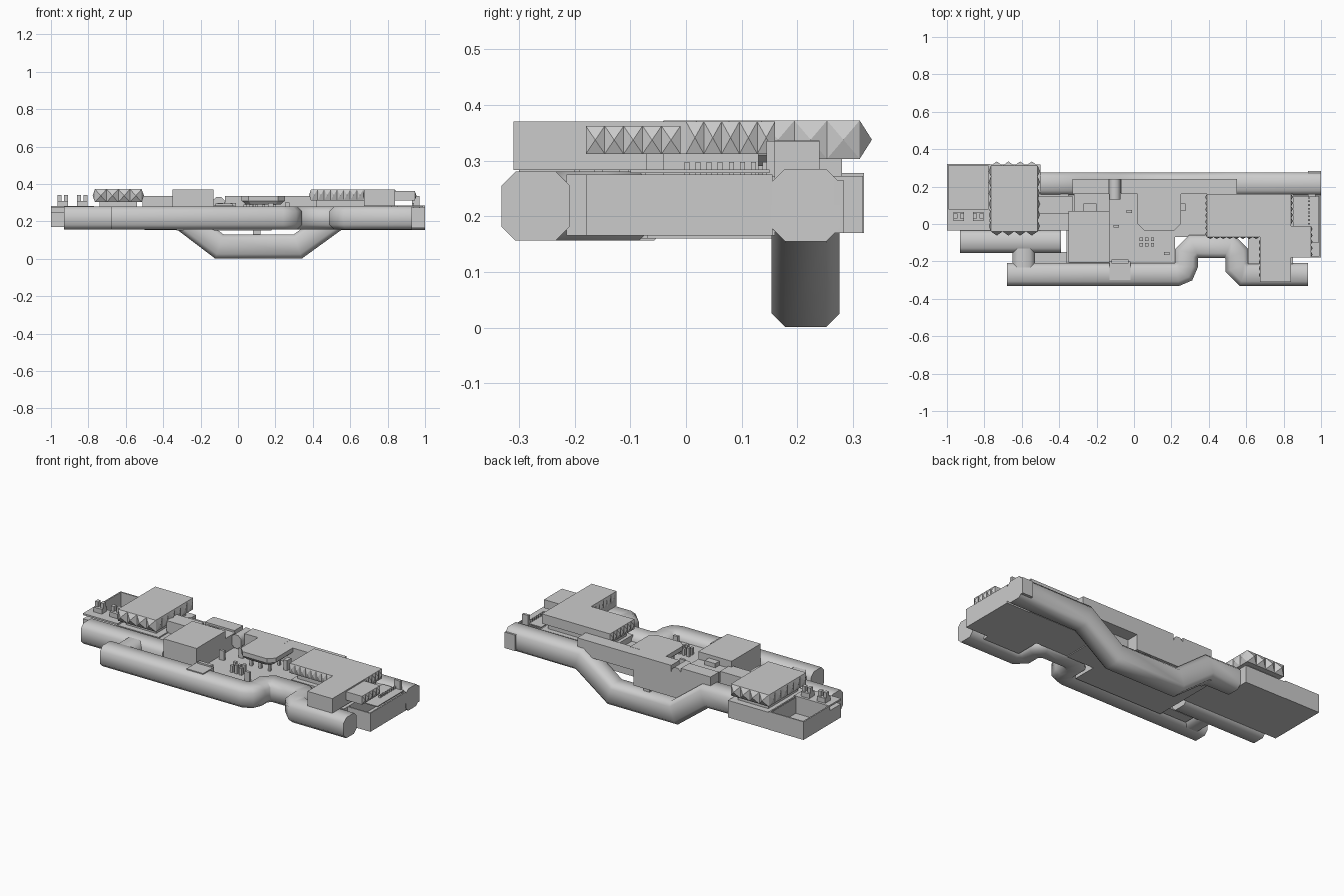
import bpy, bmesh
from mathutils import Vector

if "Cube" in bpy.data.objects:
    bpy.data.objects.remove(bpy.data.objects["Cube"])

grey = bpy.data.materials.new("light grey")
grey.use_nodes = True
GREY = (0.6, 0.6, 0.6, 1)
grey.diffuse_color = GREY
grey.node_tree.nodes["Principled BSDF"].inputs["Base Color"].default_value = GREY


def finish(name, bm, smooth=False):
    bmesh.ops.recalc_face_normals(bm, faces=bm.faces)
    mesh = bpy.data.meshes.new(name)
    bm.to_mesh(mesh)
    bm.free()
    mesh.materials.append(grey)
    ob = bpy.data.objects.new(name, mesh)
    bpy.context.collection.objects.link(ob)
    if smooth:
        bpy.ops.object.select_all(action='DESELECT')
        ob.select_set(True)
        bpy.context.view_layer.objects.active = ob
        bpy.ops.object.shade_smooth_by_angle(angle=0.9)
    return ob


def loft(bm, rings):
    """Skin a list of equal closed rings and cap both ends."""
    rings = [[bm.verts.new(p) for p in ring] for ring in rings]
    for a, b in zip(rings, rings[1:]):
        for i in range(len(a)):
            j = (i + 1) % len(a)
            bm.faces.new((a[i], a[j], b[j], b[i]))
    bm.faces.new(rings[0][::-1])
    bm.faces.new(rings[-1])


def prism(name, outline, *levels):
    """Vertical solid from a plan outline; levels are (z, scale about centre)."""
    bm = bmesh.new()
    mid = sum((Vector(p) for p in outline), Vector((0, 0))) / len(outline)
    loft(bm, [[(*(mid + (Vector(p) - mid) * s), z) for p in outline] for z, s in levels])
    return finish(name, bm)


def box(name, x0, x1, y0, y1, z0, z1):
    return prism(name, [(x0, y0), (x1, y0), (x1, y1), (x0, y1)], (z0, 1), (z1, 1))


def tube(name, path, normal, w, h, c):
    """Chamfered tube swept with mitred corners along a planar path."""
    bm = bmesh.new()
    pts = [Vector(p) for p in path]
    n = Vector(normal)
    u, v = w / 2, h / 2
    profile = [(u, c - v), (u, v - c), (u - c, v), (c - u, v),
               (-u, v - c), (-u, c - v), (c - u, -v), (u - c, -v)]
    rings = []
    for i, p in enumerate(pts):
        before = (p - pts[i - 1]).normalized() if i else (pts[1] - p).normalized()
        after = (pts[i + 1] - p).normalized() if i < len(pts) - 1 else before
        t = (before + after).normalized()
        side = n.cross(t) / t.dot(after)
        rings.append([p + side * a + n * b for a, b in profile])
    loft(bm, rings)
    return finish(name, bm, True)


def teeth(name, start, end, out, z0, z1, count, reach):
    """Row of outward pointing pyramids along a wall."""
    bm = bmesh.new()
    a, b, o = Vector(start), Vector(end), Vector(out)
    for i in range(count):
        p, q = a.lerp(b, i / count), a.lerp(b, (i + 1) / count)
        tip = bm.verts.new((*((p + q) / 2 + o * reach), (z0 + z1) / 2))
        base = [bm.verts.new(c) for c in ((*p, z0), (*q, z0), (*q, z1), (*p, z1))]
        bm.faces.new(base)
        for k in range(4):
            bm.faces.new((base[k], base[(k + 1) % 4], tip))
    finish(name, bm)


def tray(name, x0, x1, y0, y1, z0, z1, t=0.008):
    """Open-topped room with a floor and thin walls."""
    box(name + "_floor", x0, x1, y0, y1, z0, z0 + t)
    box(name + "_wall_left", x1 - t, x1, y0, y1, z0, z1)
    box(name + "_wall_right", x0, x0 + t, y0, y1, z0, z1)
    box(name + "_wall_front", x0, x1, y0, y0 + t, z0, z1)
    box(name + "_wall_back", x0, x1, y1 - t, y1, z0, z1)


# Corridors
Y, Z = 0.215, 0.218
tube("rear_corridor", [(-0.5, Y, Z + .002), (-0.3, Y, Z), (-0.1, Y, 0.066), (0.32, Y, 0.066),
                       (0.53, Y, Z), (1, Y, Z + .002)], (0, 1, 0), 0.13, 0.122, 0.024)
up = (0, 0, 1)
tube("front_corridor", [(-0.68, -0.27, Z), (0.23, -0.27, Z), (0.265, -0.255, Z), (0.28, -0.22, Z),
                        (0.28, -0.16, Z), (0.32, -0.12, Z), (0.51, -0.12, Z), (0.55, -0.16, Z),
                        (0.55, -0.23, Z), (0.59, -0.27, Z), (0.93, -0.27, Z)], up, 0.122, 0.124, 0.025)
tube("side_corridor", [(-0.93, -0.093, Z), (-0.39, -0.093, Z)], up, 0.122, 0.124, 0.025)
tube("corridor_link", [(-0.59, -0.24, Z), (-0.59, -0.12, Z)], up, 0.12, 0.12, 0.025)
box("support_post", 0.08, 0.12, 0.19, 0.23, 0.12, 0.17)

# Central courtyard and its contents
box("courtyard_floor", -0.36, 0.22, -0.215, 0.165, 0.16, 0.24)
box("courtyard_floor_side", 0.22, 0.4, -0.07, 0.165, 0.16, 0.24)
box("courtyard_annex", -0.53, -0.35, -0.21, -0.15, 0.17, 0.2)
box("tower_block", -0.35, -0.13, -0.205, 0.07, 0.16, 0.37)
box("tower_rear", -0.32, -0.13, 0.07, 0.16, 0.16, 0.325)
box("tower_step", -0.27, -0.2, 0.07, 0.11, 0.3, 0.35)
box("entry_pad", -0.13, -0.02, -0.3, -0.2, 0.2, 0.286)
box("entry_step", -0.12, -0.03, -0.21, -0.19, 0.2, 0.295)
box("drum", 0.25, 0.275, 0.07, 0.11, 0.23, 0.3)
for i in range(3):
    for j in range(2):
        x, y = 0.03 + i * 0.03, -0.12 + j * 0.03
        box("crate", x, x + 0.018, y, y + 0.018, 0.23, 0.28 + 0.01 * ((i + j) % 2))
for x, y in ((-0.04, 0.06), (-0.11, -0.02), (0.16, -0.165)):
    box("small_post", x, x + 0.03, y, y + 0.015, 0.23, 0.297)

# Lounge with tapered underside
prism("lounge_roof", [(0.02, 0.17), (0.02, 0), (0.055, -0.035), (0.215, -0.035), (0.25, 0), (0.25, 0.17)],
      (0.29, 0.8), (0.31, 1), (0.336, 1))
for x in (0.07, 0.13, 0.19):
    for y in (0.01, 0.1):
        box("lounge_post", x, x + 0.014, y, y + 0.014, 0.23, 0.3)

# Rear gallery with a gap for the duct
box("gallery_right", -0.33, -0.135, 0.16, 0.24, 0.15, 0.336)
box("gallery_middle", -0.07, 0.18, 0.16, 0.24, 0.15, 0.336)
box("gallery_base", -0.14, -0.06, 0.165, 0.24, 0.15, 0.3)
box("gallery_left", 0.18, 0.55, 0.16, 0.24, 0.24, 0.335)
tube("gallery_duct", [(-0.103, 0.13, 0.29), (-0.103, 0.24, 0.29)], up, 0.062, 0.08, 0.018)

# Right side wing: base, open room and toothed hall
box("right_base", -0.78, -0.5, -0.035, 0.318, 0.17, 0.272)
box("right_link", -0.51, -0.35, -0.035, 0.16, 0.17, 0.265)
box("right_link_roof", -0.51, -0.33, 0.055, 0.15, 0.26, 0.336)
tray("right_room", -1, -0.77, 0.07, 0.32, 0.17, 0.278)
box("right_deck_base", -1, -0.77, -0.035, 0.075, 0.17, 0.25)
box("right_deck", -1, -0.77, -0.035, 0.08, 0.272, 0.282)
for x in (-0.965, -0.86):
    box("deck_block", x, x + 0.055, 0.015, 0.065, 0.28, 0.31)
    for dx in (0, 0.035):
        box("deck_post", x + dx, x + dx + 0.02, 0.03, 0.055, 0.28, 0.34)
box("right_hall_neck", -0.74, -0.54, 0, 0.28, 0.26, 0.315)
box("right_hall", -0.765, -0.515, -0.04, 0.312, 0.303, 0.372)
for x, sx in ((-0.765, -1), (-0.515, 1)):
    teeth("right_hall_side_teeth", (x, -0.04), (x, 0.312), (sx, 0), 0.303, 0.372, 6, 0.012)
for y, sy in ((-0.04, -1), (0.312, 1)):
    teeth("right_hall_end_teeth", (-0.765, y), (-0.515, y), (0, sy), 0.303, 0.372, 4, 0.022)

# Left side wing: base, open room and stepped hall
box("left_base", 0.4, 0.85, -0.07, 0.16, 0.165, 0.275)
box("left_base_front", 0.61, 0.85, -0.215, -0.07, 0.165, 0.275)
box("left_hall_neck", 0.42, 0.82, -0.04, 0.13, 0.27, 0.32)
tray("left_room", 0.84, 1, -0.18, 0.155, 0.165, 0.275)
box("left_deck", 0.85, 0.99, -0.1, 0.15, 0.278, 0.284)
box("left_hall", 0.39, 0.84, -0.07, 0.16, 0.312, 0.37)
box("left_hall_front", 0.675, 0.84, -0.31, -0.07, 0.283, 0.37)
box("left_hall_side", 0.84, 0.945, -0.18, -0.01, 0.312, 0.362)
teeth("left_hall_teeth", (0.39, -0.07), (0.39, 0.16), (-1, 0), 0.312, 0.37, 7, 0.01)
teeth("left_hall_front_teeth", (0.39, -0.07), (0.67, -0.07), (0, -1), 0.312, 0.37, 8, 0.01)
teeth("left_hall_wing_teeth", (0.675, -0.29), (0.675, -0.08), (-1, 0), 0.312, 0.37, 6, 0.008)
teeth("left_hall_side_teeth", (0.945, -0.18), (0.945, -0.01), (1, 0), 0.312, 0.362, 5, 0.01)
teeth("left_hall_rear_teeth", (0.84, 0), (0.84, 0.16), (1, 0), 0.312, 0.37, 5, 0.01)
for i in range(8):
    y = i * 0.02
    box("left_deck_post", 0.93, 0.942, y - 0.003, y + 0.006, 0.27, 0.297)
box("left_deck_mast", 0.93, 0.97, 0.145, 0.16, 0.27, 0.335)
box("rear_corner", 0.93, 1, 0.265, 0.283, 0.17, 0.265)
